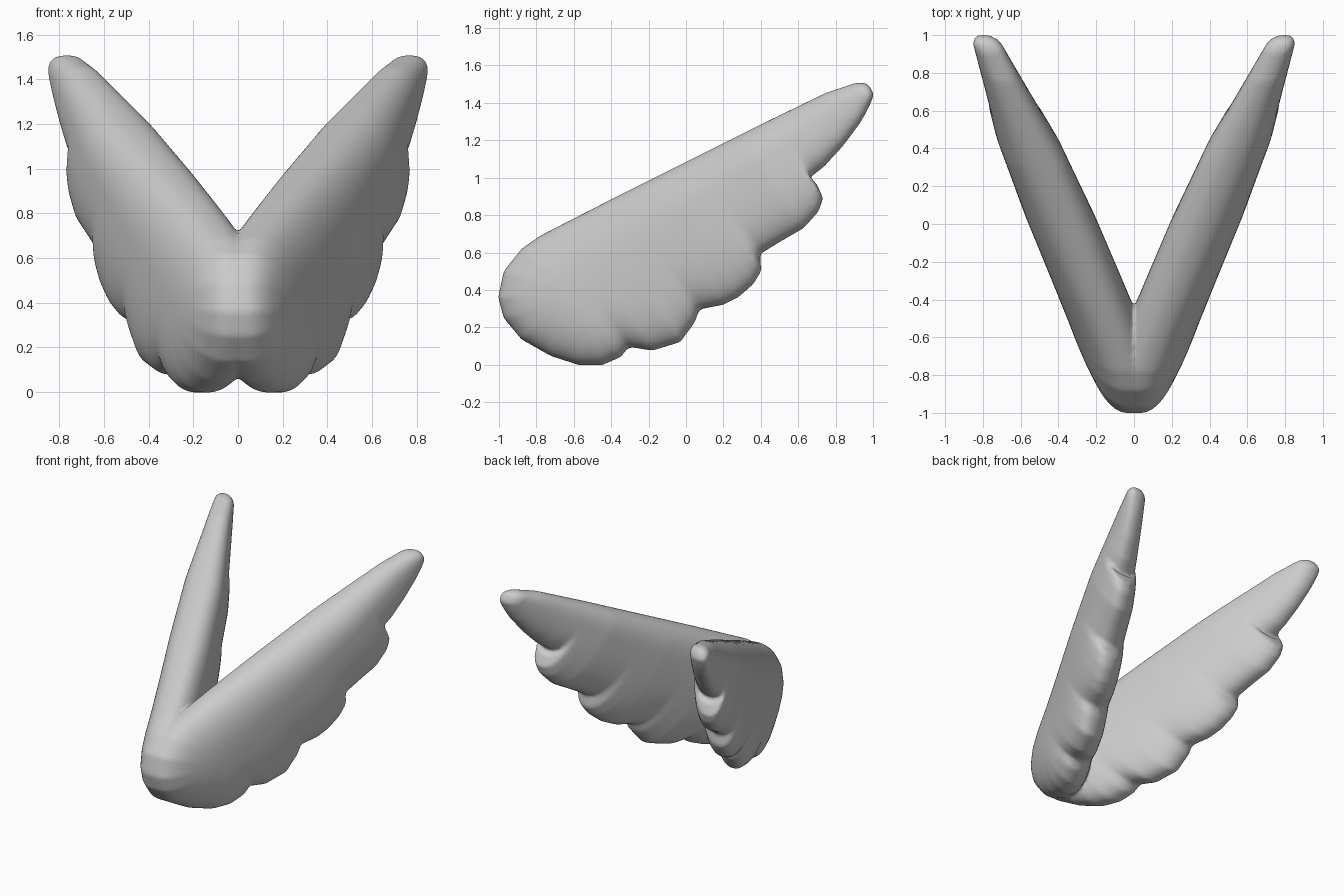
import bpy, bmesh, math
from mathutils import Vector

if "Cube" in bpy.data.objects:
    bpy.data.objects.remove(bpy.data.objects["Cube"])

# Side outline (y, z): tip, scalloped feathers, rounded root, leading edge
OUTLINE = [(.91, 1.508), (.96, 1.508), (.987, 1.485), (1.005, 1.44), (.97, 1.36), (.93, 1.29),
           (.84, 1.17), (.74, 1.06), (.65, .99), (.70, .965), (.733, .89), (.71, .82), (.63, .73),
           (.5, .655), (.395, .59), (.403, .5), (.36, .43), (.28, .36), (.2, .32), (.07, .295),
           (.05, .23), (-.03, .12), (-.18, .075), (-.305, .095), (-.35, .04), (-.45, -.003),
           (-.57, -.003), (-.72, .045), (-.88, .135), (-.975, .25), (-1.005, .36), (-.975, .5),
           (-.88, .62), (-.78, .69), (-.4, .885), (0, 1.085), (.4, 1.285), (.75, 1.455)]
ROOT, TIP = Vector((-.6, .38)), Vector((.92, 1.44))
THICK = [(0, .19), (.4, .185), (.65, .165), (.85, .115), (1, .08)]


def centre_x(y):
    v = .425 * (y + .87)
    return .5 * (v + math.sqrt(v * v + .005))


def thickness(s):
    for (a, ta), (b, tb) in zip(THICK, THICK[1:]):
        if s <= b:
            return ta + (tb - ta) * (s - a) / (b - a)
    return THICK[-1][1]


# Densify the outline
pts = []
for i, p in enumerate(OUTLINE):
    a, b = Vector(p), Vector(OUTLINE[(i + 1) % len(OUTLINE)])
    n = max(1, round((b - a).length / .03))
    pts += [a.lerp(b, k / n) for k in range(n)]

# Puffed wing: rings running from the outline in to the spine, on both sides
axis = TIP - ROOT
RINGS = 14
bm = bmesh.new()
columns = []
for p in pts:
    s = min(1, max(0, (p - ROOT).dot(axis) / axis.length_squared))
    spine = ROOT + axis * s
    col = []
    for k in range(2 * RINGS + 1):
        ang = math.pi * (k / (2 * RINGS) - .5)
        u = math.cos(ang)
        q = spine.lerp(p, u)
        side = math.copysign((1 - u ** 2.4) ** (1 / 2.3), ang) if k != RINGS else 0
        col.append(bm.verts.new((centre_x(q.x) + thickness(s) * side, q.x, q.y)))
    columns.append(col)
for a, b in zip(columns, columns[1:] + columns[:1]):
    for k in range(2 * RINGS):
        bm.faces.new((a[k], b[k], b[k + 1], a[k + 1]))
bmesh.ops.remove_doubles(bm, verts=bm.verts, dist=.0005)
bmesh.ops.holes_fill(bm, edges=[e for e in bm.edges if e.is_boundary], sides=0)
bmesh.ops.recalc_face_normals(bm, faces=bm.faces)
mesh = bpy.data.meshes.new("wings")
bm.to_mesh(mesh)
bm.free()
wings = bpy.data.objects.new("wings", mesh)
bpy.context.collection.objects.link(wings)

# Mirror into a joined pair, then even out the surface
mir = wings.modifiers.new("mirror", 'MIRROR')
mir.use_bisect_axis[0] = True
mir.use_clip = True
rem = wings.modifiers.new("remesh", 'REMESH')
rem.mode = 'VOXEL'
rem.voxel_size = .014
rem.use_smooth_shade = True
smo = wings.modifiers.new("smooth", 'SMOOTH')
smo.factor = .5
smo.iterations = 5
